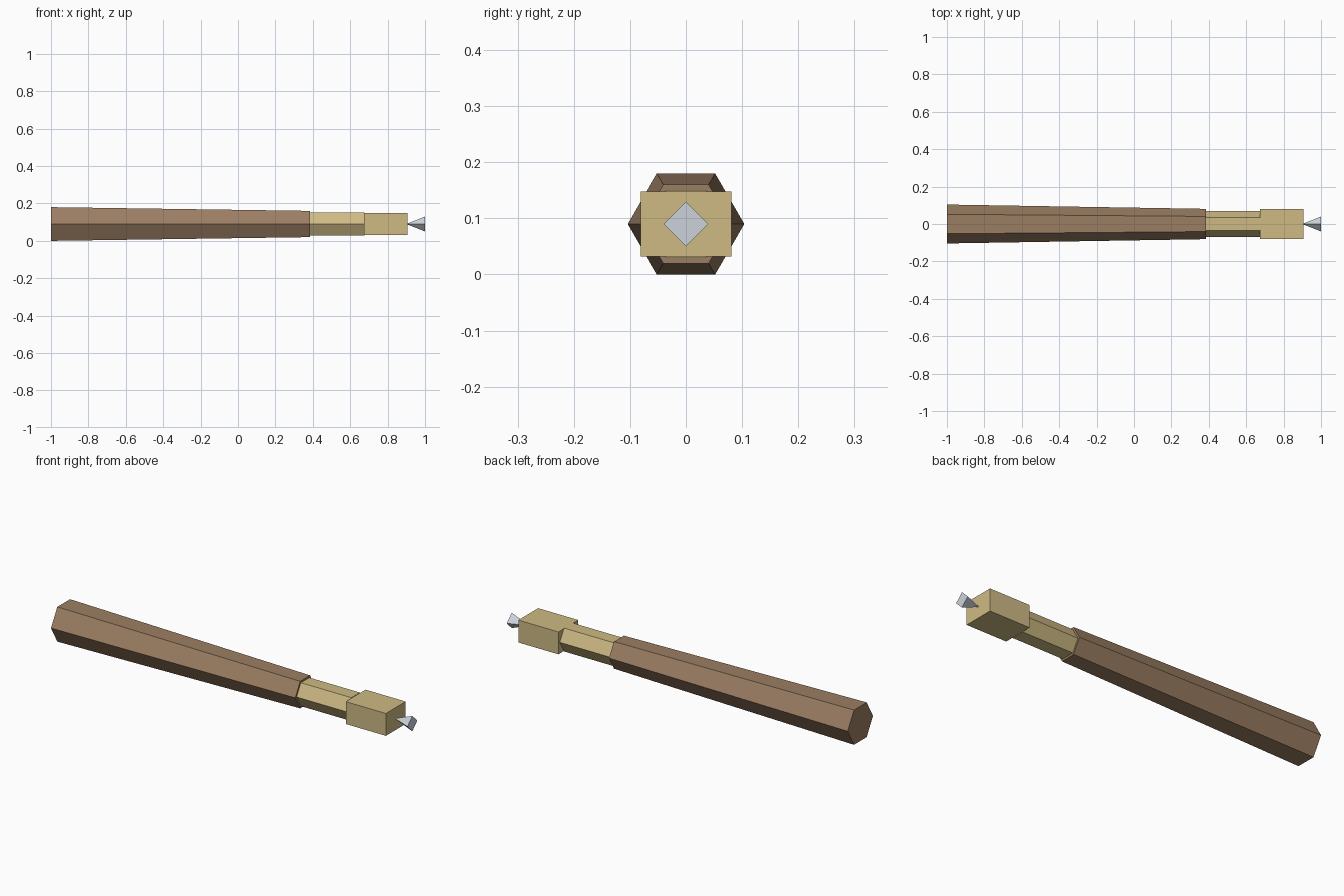
import bpy
import math

cube = bpy.data.objects.get("Cube")
if cube:
    bpy.data.objects.remove(cube, do_unlink=True)

AXIS_Z = 0.09  # height of the tool's long axis


def material(name, rgb):
    mat = bpy.data.materials.new(name)
    mat.use_nodes = True
    color = (*rgb, 1)
    mat.diffuse_color = color
    mat.node_tree.nodes["Principled BSDF"].inputs["Base Color"].default_value = color
    return mat


wood = material("brown wood", (0.33, 0.21, 0.125))
brass = material("pale brass", (0.62, 0.49, 0.23))
steel = material("light steel", (0.60, 0.65, 0.70))


def prism(name, sides, x0, x1, r0, r1, mat):
    """Tapered prism along x, with corners on the y axis."""
    bpy.ops.mesh.primitive_cone_add(
        vertices=sides, radius1=r0, radius2=r1, depth=x1 - x0,
        location=((x0 + x1) / 2, 0, AXIS_Z), rotation=(0, math.pi / 2, 0))
    obj = bpy.context.object
    obj.name = name
    obj.data.materials.append(mat)
    return obj


# Tapered hexagonal grip and the thinner shaft
prism("handle", 6, -1, 0.385, 0.104, 0.081, wood)
prism("shaft", 6, 0.385, 0.675, 0.07, 0.07, brass)

# Block at the end of the shaft
bpy.ops.mesh.primitive_cube_add(size=1, location=(0.79, 0, AXIS_Z))
head = bpy.context.object
head.name = "head_block"
head.dimensions = (0.23, 0.162, 0.116)
head.data.materials.append(brass)

# Four-sided tip flaring outward from a point
prism("flared_tip", 4, 0.90, 1, 0, 0.04, steel)
